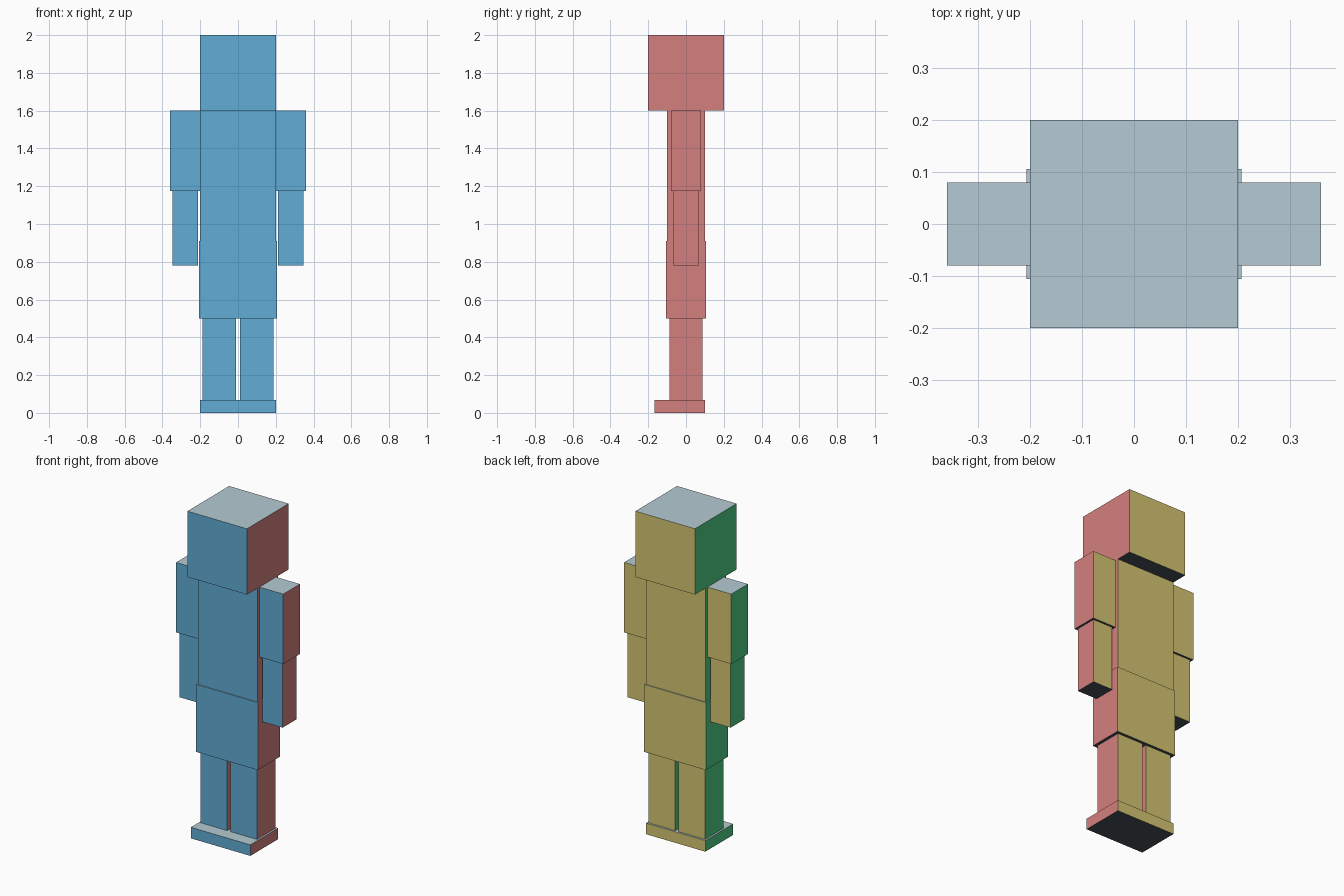
import bpy
import bmesh
from mathutils import Vector

cube = bpy.data.objects.get("Cube")
if cube:
    bpy.data.objects.remove(cube, do_unlink=True)


def linear(c):
    c /= 255
    return c / 12.92 if c <= 0.04045 else ((c + 0.055) / 1.055) ** 2.4


def make_material(name, rgb):
    mat = bpy.data.materials.new(name)
    colour = (*[linear(c) for c in rgb], 1)
    mat.use_nodes = True
    mat.diffuse_color = colour
    mat.node_tree.nodes["Principled BSDF"].inputs["Base Color"].default_value = colour
    return mat


# One colour for each direction a face can look
SIDES = [
    (Vector((0, -1, 0)), make_material("front_blue", (97, 172, 214))),
    (Vector((0, 1, 0)), make_material("back_yellow", (212, 197, 114))),
    (Vector((1, 0, 0)), make_material("left_red", (211, 128, 126))),
    (Vector((-1, 0, 0)), make_material("right_green", (78, 206, 132))),
    (Vector((0, 0, 1)), make_material("top_grey", (182, 202, 211))),
    (Vector((0, 0, -1)), make_material("bottom_charcoal", (72, 80, 89))),
]


def box(name, x, y, z):
    """Box between (min, max) pairs, coloured by face direction."""
    spans = (x, y, z)
    bm = bmesh.new()
    bmesh.ops.create_cube(bm, size=1)
    for v in bm.verts:
        v.co = [lo + (c + 0.5) * (hi - lo) for c, (lo, hi) in zip(v.co, spans)]
    bm.normal_update()
    for f in bm.faces:
        f.material_index = max(range(len(SIDES)), key=lambda i: f.normal.dot(SIDES[i][0]))
    mesh = bpy.data.meshes.new(name)
    for _, mat in SIDES:
        mesh.materials.append(mat)
    bm.to_mesh(mesh)
    bm.free()
    obj = bpy.data.objects.new(name, mesh)
    bpy.context.collection.objects.link(obj)


def pair(name, x, y, z):
    """The same box on both sides of the body."""
    box("left_" + name, x, y, z)
    box("right_" + name, (-x[1], -x[0]), y, z)


# Head and body
box("head", (-0.2, 0.2), (-0.2, 0.2), (1.6, 2.0))
box("torso", (-0.2, 0.2), (-0.1, 0.1), (0.9, 1.6))
box("hips", (-0.207, 0.207), (-0.106, 0.106), (0.5, 0.91))

# Arms
pair("upper_arm", (0.2, 0.36), (-0.08, 0.08), (1.175, 1.6))
pair("forearm", (0.213, 0.347), (-0.067, 0.067), (0.78, 1.175))

# Legs and the slab of the feet
pair("leg", (0.011, 0.189), (-0.088, 0.088), (0.067, 0.5))
box("feet", (-0.2, 0.2), (-0.167, 0.1), (0, 0.067))
